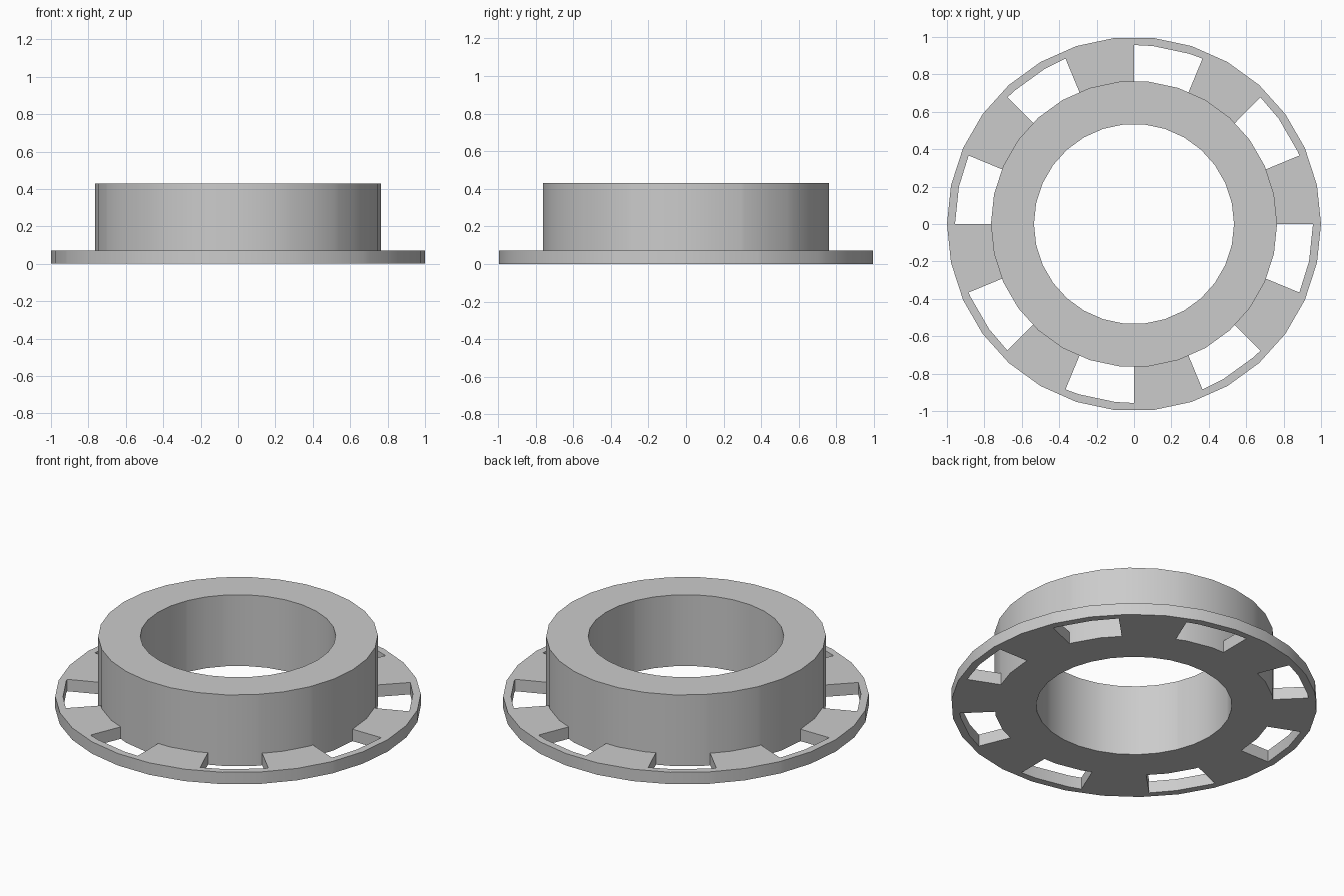
import bpy, bmesh, math

cube = bpy.data.objects.get("Cube")
if cube:
    bpy.data.objects.remove(cube, do_unlink=True)

SIDES = 30
BORE, BODY, SLOT, RIM = 0.535, 0.765, 0.957, 1.0
FLANGE_TOP, BODY_TOP = 0.072, 0.43

grey = bpy.data.materials.new("plain grey")
grey.use_nodes = True
colour = (0.6, 0.6, 0.6, 1)
grey.diffuse_color = colour
grey.node_tree.nodes["Principled BSDF"].inputs["Base Color"].default_value = colour


def polygon_radius(radius, degrees):
    """Distance to the edge of a regular polygon in a given direction."""
    step = 360 / SIDES
    off = math.radians(degrees % step - step / 2)
    return radius * math.cos(math.pi / SIDES) / math.cos(off)


# Directions: polygon corners plus the ends of the eight slots
angles = sorted({i * 360 / SIDES for i in range(SIDES)} | {i * 22.5 for i in range(16)})
bm = bmesh.new()
rings = []
for radius in (BORE, BODY, SLOT, RIM):
    ring = []
    for a in angles:
        r = radius if radius == SLOT else polygon_radius(radius, a)
        t = math.radians(a)
        ring.append(bm.verts.new((r * math.cos(t), r * math.sin(t), 0)))
    rings.append(ring)

# Flat base, leaving the slots open
body_cells = []
count = len(angles)
for i, a in enumerate(angles):
    j = (i + 1) % count
    middle = (a + (angles[j] or 360)) / 2
    for k in range(3):
        if k == 1 and middle % 45 > 22.5:
            continue
        face = bm.faces.new((rings[k][i], rings[k + 1][i], rings[k + 1][j], rings[k][j]))
        if k == 0:
            body_cells.append(face)


def raise_faces(faces, height):
    """Extrude a region upward and return its new top faces."""
    new = bmesh.ops.extrude_face_region(bm, geom=faces)["geom"]
    for v in new:
        if isinstance(v, bmesh.types.BMVert):
            v.co.z += height
    return [f for f in new if isinstance(f, bmesh.types.BMFace)]


# Flange thickness, then the tall collar around the bore
tops = raise_faces(bm.faces[:], FLANGE_TOP)
collar = [f for f in tops if all(v.co.xy.length < BODY + 0.01 for v in f.verts)]
raise_faces(collar, BODY_TOP - FLANGE_TOP)
bmesh.ops.recalc_face_normals(bm, faces=bm.faces[:])

mesh = bpy.data.meshes.new("flanged_collar")
bm.to_mesh(mesh)
bm.free()
mesh.materials.append(grey)
part = bpy.data.objects.new("flanged_collar", mesh)
bpy.context.collection.objects.link(part)
bpy.ops.object.select_all(action="DESELECT")
part.select_set(True)
bpy.context.view_layer.objects.active = part
bpy.ops.object.shade_smooth_by_angle(angle=math.radians(30))
